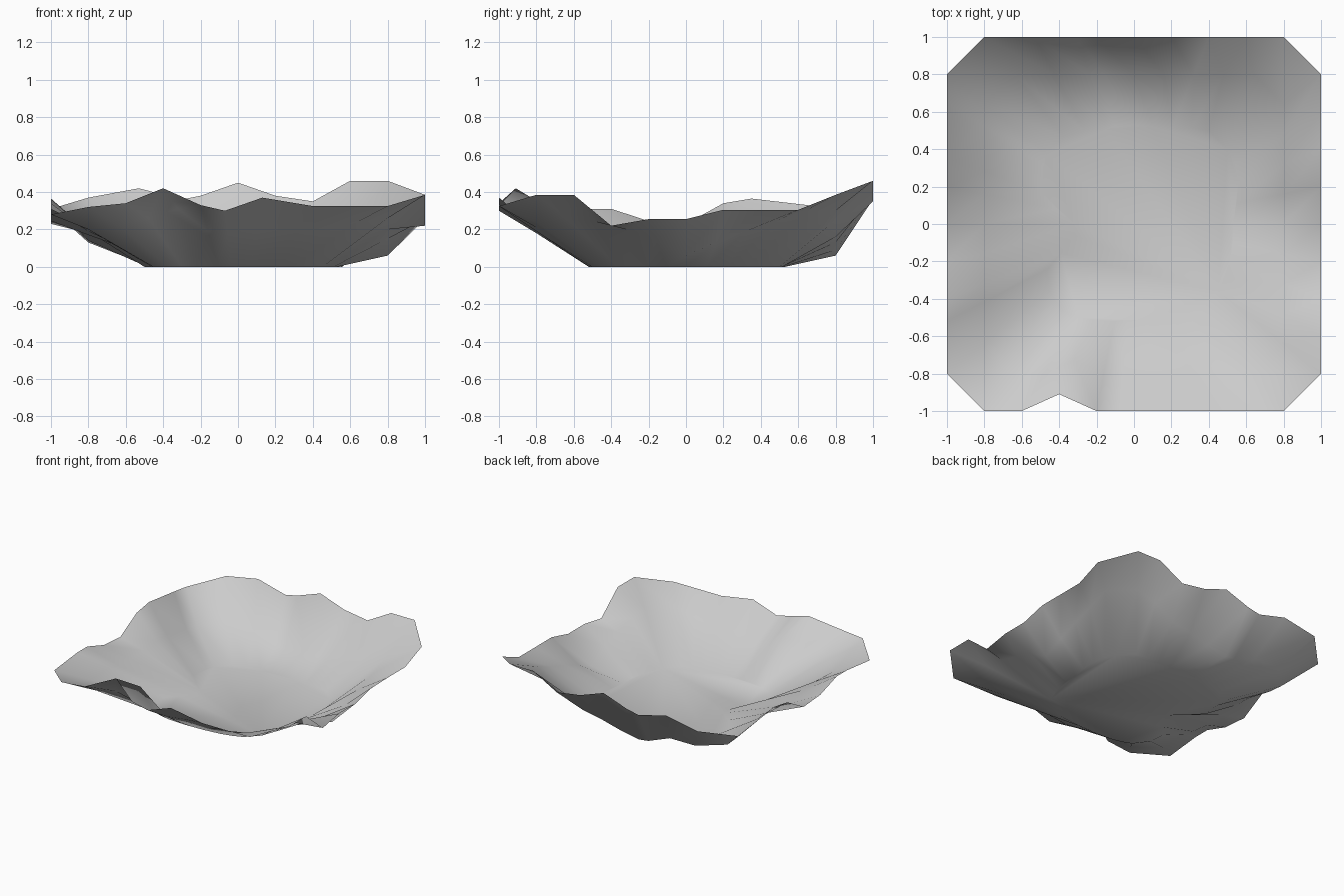
import bpy, bmesh, math

if "Cube" in bpy.data.objects:
    bpy.data.objects.remove(bpy.data.objects["Cube"])

# Each side: (position along the side, rim height, mid-slope height, floor radius)
front = [(-.8, .32, .22, .6), (-.6, .34, .26, .58), (-.4, .42, .31, .56), (-.2, .33, .19, .53),
         (-.07, .30, .18, .52), (.13, .37, .20, .52), (.4, .325, .19, .54), (.6, .325, .21, .56),
         (.8, .325, .24, .58)]
right = [(-.8, .385, .26, .58), (-.6, .385, .24, .56), (-.4, .22, .20, .55), (-.2, .255, .15, .54),
         (0, .255, .06, .53), (.2, .305, .13, .56), (.4, .305, .19, .6), (.6, .305, .24, .63),
         (.8, .385, .30, .64)]
back = [(.8, .46, .30, .64), (.6, .46, .25, .6), (.4, .35, .16, .55), (.2, .38, .13, .53),
        (0, .45, .09, .53), (-.2, .38, .06, .53), (-.3, .36, .07, .53), (-.53, .42, .14, .56),
        (-.8, .37, .14, .6)]
left = [(.8, .31, .13, .6), (.65, .33, .14, .58), (.35, .365, .19, .53), (.2, .34, .19, .42),
        (0, .23, .18, .32), (-.2, .245, .17, .32), (-.4, .31, .19, .42), (-.52, .31, .21, .52),
        (-.8, .28, .20, .58)]

# Rim runs anticlockwise, with cut corners and one notch in the front
rim = [(t, -.91 if t == -.4 else -1, *r) for t, *r in front]
rim += [(1, t, *r) for t, *r in right]
rim += [(t, 1, *r) for t, *r in back]
rim += [(-1, t, *r) for t, *r in left]

MID_SCALE = .8

bm = bmesh.new()
floor_ring, mid_ring, rim_ring = [], [], []
for x, y, z, m, radius in rim:
    k = radius / math.hypot(x, y)
    floor_ring.append(bm.verts.new((x * k, y * k, 0)))
    mid_ring.append(bm.verts.new((x * MID_SCALE, y * MID_SCALE, m)))
    rim_ring.append(bm.verts.new((x, y, z)))

# Flat floor
bm.faces.new(floor_ring)

# Sloping sides
n = len(rim)
for inner, outer in ((floor_ring, mid_ring), (mid_ring, rim_ring)):
    for i in range(n):
        j = (i + 1) % n
        bm.faces.new((inner[i], outer[i], outer[j], inner[j]))

mesh = bpy.data.meshes.new("crater_basin")
bm.to_mesh(mesh)
bm.free()
basin = bpy.data.objects.new("crater_basin", mesh)
bpy.context.collection.objects.link(basin)

# Smooth shading over the whole sheet
for p in mesh.polygons:
    p.use_smooth = True
